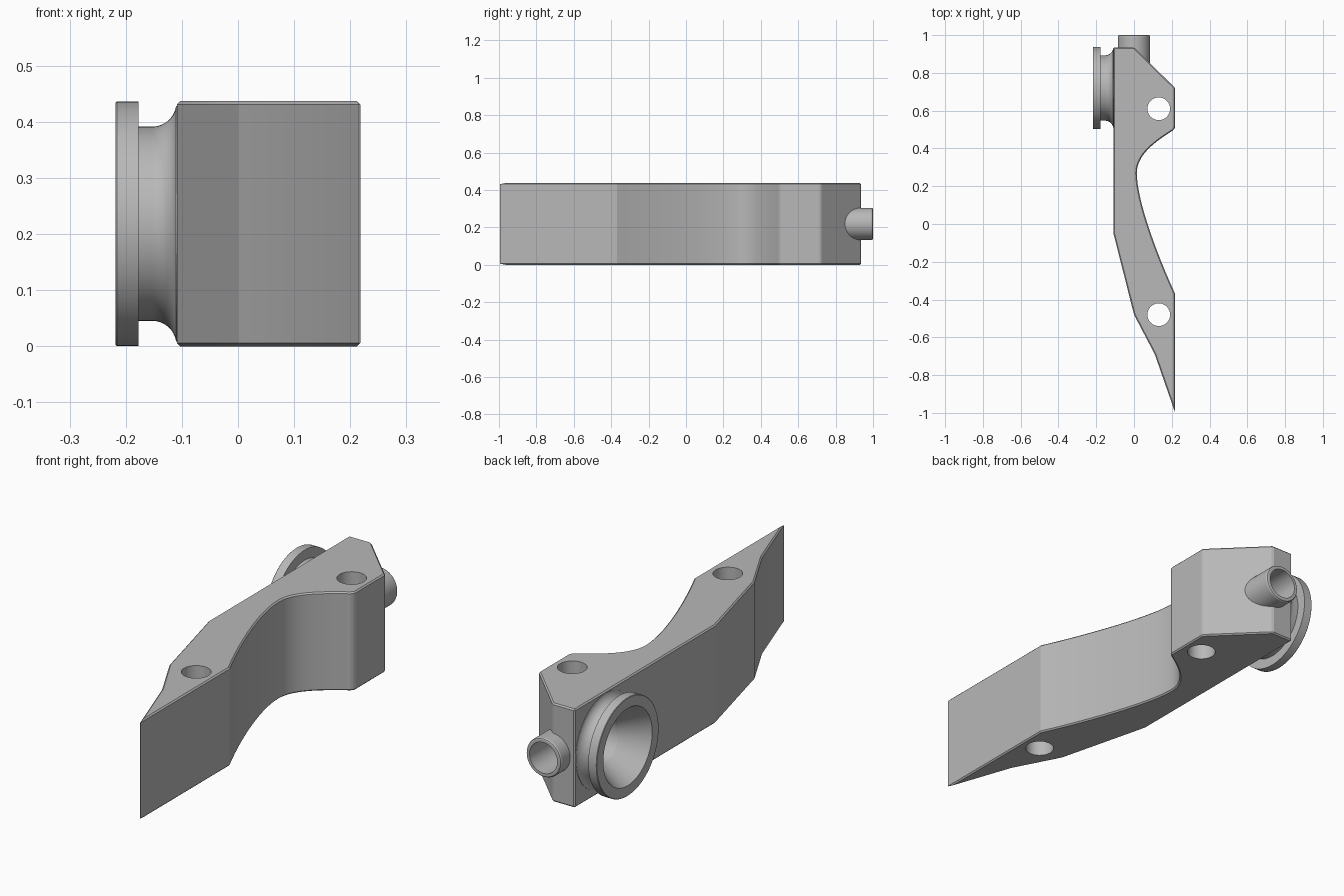
import bpy, bmesh, math
from mathutils import Vector, Matrix
from mathutils.geometry import interpolate_bezier

if "Cube" in bpy.data.objects:
    bpy.data.objects.remove(bpy.data.objects["Cube"])

HEIGHT = 0.437
MID = HEIGHT / 2
PORT_Y = 0.72

grey = bpy.data.materials.new("plain grey")
grey.use_nodes = True
colour = (0.48, 0.48, 0.48, 1)
grey.diffuse_color = colour
grey.node_tree.nodes["Principled BSDF"].inputs["Base Color"].default_value = colour


def make_object(name, bm):
    bmesh.ops.recalc_face_normals(bm, faces=bm.faces)
    mesh = bpy.data.meshes.new(name)
    bm.to_mesh(mesh)
    bm.free()
    mesh.materials.append(grey)
    obj = bpy.data.objects.new(name, mesh)
    bpy.context.collection.objects.link(obj)
    return obj


def prism(name, outline, height):
    """Extrude a flat outline upward."""
    bm = bmesh.new()
    face = bm.faces.new([bm.verts.new((p[0], p[1], 0)) for p in outline])
    top = bmesh.ops.extrude_face_region(bm, geom=[face])["geom"]
    verts = [v for v in top if isinstance(v, bmesh.types.BMVert)]
    bmesh.ops.translate(bm, verts=verts, vec=(0, 0, height))
    return make_object(name, bm)


def lathe(name, profile, axis, centre, segments=72):
    """Revolve (distance along axis, radius) points into a closed solid."""
    bm = bmesh.new()
    rings = []
    for along, radius in profile:
        rings.append([bm.verts.new((radius * math.cos(a), radius * math.sin(a), along))
                      for a in (math.tau * i / segments for i in range(segments))])
    for low, high in zip(rings, rings[1:]):
        for i in range(segments):
            j = (i + 1) % segments
            bm.faces.new((low[i], low[j], high[j], high[i]))
    bm.faces.new(rings[0])
    bm.faces.new(rings[-1])
    turn = Vector((0, 0, 1)).rotation_difference(Vector(axis)).to_matrix().to_4x4()
    bm.transform(Matrix.Translation(centre) @ turn)
    return make_object(name, bm)


def activate(obj):
    bpy.ops.object.select_all(action='DESELECT')
    obj.select_set(True)
    bpy.context.view_layer.objects.active = obj


def finish(obj, cutters):
    """Cut the bores, then smooth the round surfaces."""
    for cutter in cutters:
        mod = obj.modifiers.new("bore", 'BOOLEAN')
        mod.operation = 'DIFFERENCE'
        mod.solver = 'EXACT'
        mod.object = cutter
    activate(obj)
    for mod in list(obj.modifiers):
        bpy.ops.object.modifier_apply(modifier=mod.name)
    bpy.ops.object.shade_smooth_by_angle(angle=math.radians(11))


def curve(*points, steps=20):
    start, h1, h2, end = (Vector((x, y, 0)) for x, y in points)
    return interpolate_bezier(start, h1, h2, end, steps)


# Body: bent arm with a curved waist
outline = [(0, 0.935), (-0.109, 0.935), (-0.109, -0.05), (0, -0.48), (0.11, -0.69), (0.218, -1)]
outline += curve((0.218, -0.37), (0.13, -0.18), (0.015, 0.12), (0.015, 0.27))
outline += curve((0.015, 0.27), (0.015, 0.37), (0.12, 0.44), (0.206, 0.495))[1:]
outline += [(0.218, 0.51), (0.218, 0.72)]
body = prism("body", outline, HEIGHT)
bevel = body.modifiers.new("edge chamfer", 'BEVEL')
bevel.width = 0.006
bevel.segments = 1
bevel.limit_method = 'ANGLE'
bevel.angle_limit = math.radians(30)

# Side collar: disc flange, neck and fillet into the body
fillet = [(-0.153 + 0.043 * math.sin(t), 0.216 - 0.043 * math.cos(t))
          for t in (math.radians(82) * i / 12 for i in range(13))]
collar = lathe("side_collar",
               [(-0.218, 0.216), (-0.216, 0.218), (-0.177, 0.218), (-0.177, 0.173)]
               + fillet + [(-0.1, 0.21)],
               (1, 0, 0), (0, PORT_Y, MID))

# Rear tube with a slightly rounded lip
tube = lathe("rear_tube", [(0.83, 0.086), (0.992, 0.086), (0.998, 0.083), (1, 0.079)],
             (0, 1, 0), (0, 0, MID))

# Bores: flared side port, rear port and two bolt holes
side_bore = lathe("side_bore", [(-0.238, 0.184), (-0.105, 0.1), (0.03, 0.1)],
                  (1, 0, 0), (0, PORT_Y, MID))
rear_bore = lathe("rear_bore", [(0.74, 0.068), (1.1, 0.068)], (0, 1, 0), (0, 0, MID))
bolt_holes = [lathe("bolt_hole", [(-0.1, 0.06), (HEIGHT + 0.1, 0.06)], (0, 0, 1), (0.131, y, 0))
              for y in (0.61, -0.48)]

finish(body, [side_bore, rear_bore] + bolt_holes)
finish(collar, [side_bore])
finish(tube, [rear_bore])

for cutter in [side_bore, rear_bore] + bolt_holes:
    bpy.data.objects.remove(cutter)
